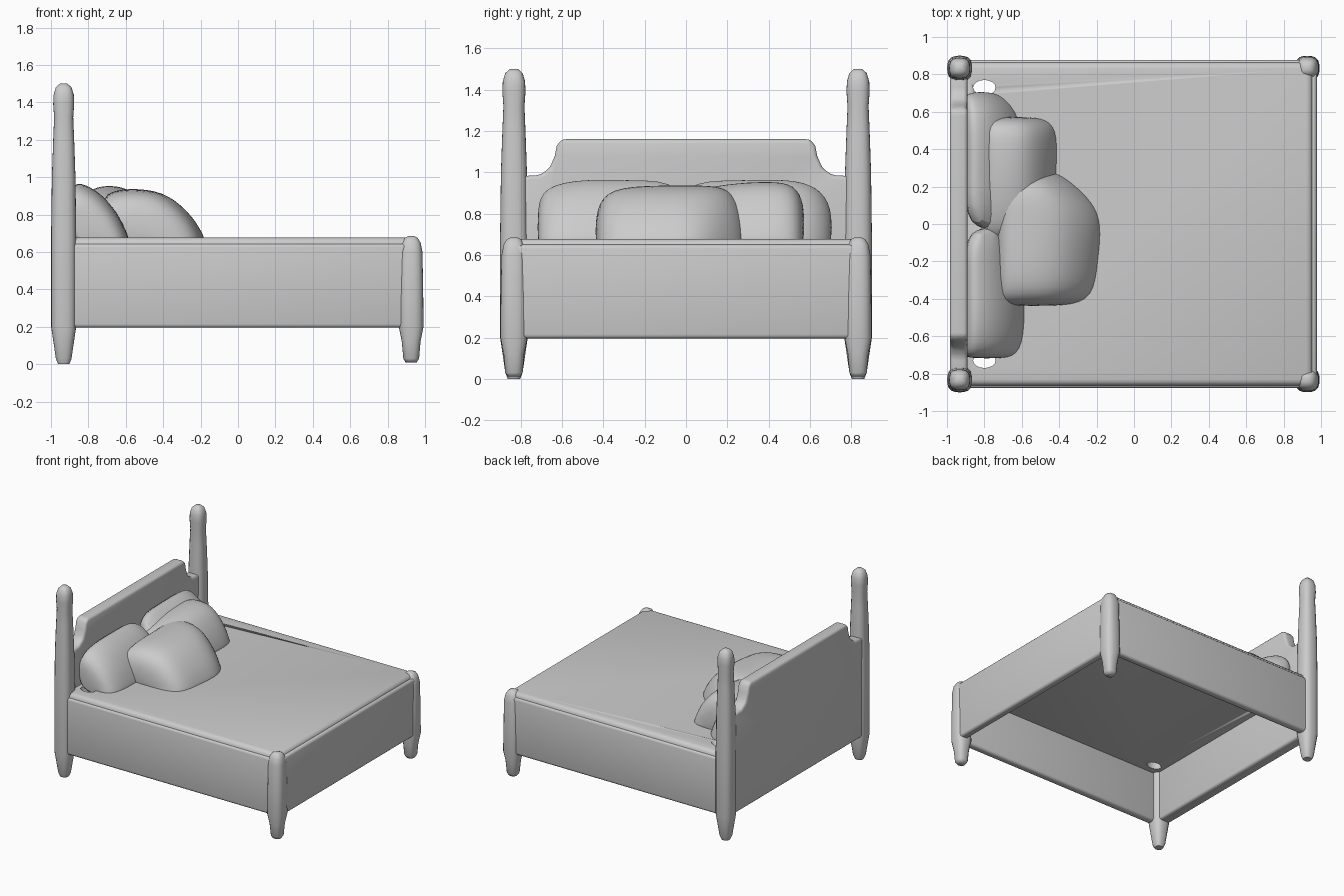
import bpy, bmesh, math
from mathutils import Vector

if "Cube" in bpy.data.objects:
    bpy.data.objects.remove(bpy.data.objects["Cube"])

def finish(name, bm, bevel=0.0, segs=3, angle=40):
    bmesh.ops.recalc_face_normals(bm, faces=bm.faces)
    me = bpy.data.meshes.new(name)
    bm.to_mesh(me)
    bm.free()
    ob = bpy.data.objects.new(name, me)
    bpy.context.collection.objects.link(ob)
    bpy.ops.object.select_all(action='DESELECT')
    ob.select_set(True)
    bpy.context.view_layer.objects.active = ob
    if bevel:
        m = ob.modifiers.new("soft_edges", 'BEVEL')
        m.width, m.segments, m.limit_method = bevel, segs, 'ANGLE'
        bpy.ops.object.modifier_apply(modifier=m.name)
    bpy.ops.object.shade_smooth_by_angle(angle=math.radians(angle))
    return ob

def loft(rings):
    """Closed skin through equal-length rings, capped at both ends."""
    bm = bmesh.new()
    vs = [[bm.verts.new(p) for p in r] for r in rings]
    n = len(vs[0])
    for a, b in zip(vs, vs[1:]):
        for i in range(n):
            bm.faces.new((a[i], a[(i + 1) % n], b[(i + 1) % n], b[i]))
    bm.faces.new(vs[0])
    bm.faces.new(vs[-1])
    return bm

def box(name, lo, hi, bevel):
    rings = [[(lo[0], lo[1], z), (hi[0], lo[1], z), (hi[0], hi[1], z), (lo[0], hi[1], z)]
             for z in (lo[2], hi[2])]
    return finish(name, loft(rings), bevel)

def post(name, cx, cy, profile, sides=20):
    # slightly squared round cross-section
    rings = []
    for r, z in profile:
        ring = []
        for i in range(sides):
            a = 2 * math.pi * i / sides
            c, s = math.cos(a), math.sin(a)
            k = r / (abs(c) ** 2.8 + abs(s) ** 2.8) ** (1 / 2.8)
            ring.append((cx + k * c, cy + k * s, z))
        rings.append(ring)
    return finish(name, loft(rings), angle=60)

def pillow(name, back, stations, profile, base=0.63):
    # stations: (y, front x, top z); profile: (depth fraction, height fraction)
    rings = []
    for y, front, top in stations:
        ring = [(back + (front - back) * u, y, base + (top - base) * h) for u, h in profile]
        rings.append([(back, y, base - 0.01)] + ring)
    ob = finish(name, loft(rings), angle=80)
    m = ob.modifiers.new("soft", 'SUBSURF')
    m.levels = m.render_levels = 2
    return ob

# Four posts with tapered feet
head = [(.03, 0), (.042, .03), (.055, .12), (.067, .2), (.067, .7), (.063, 1.0), (.056, 1.2),
        (.051, 1.32), (.056, 1.39), (.054, 1.44), (.042, 1.48), (.02, 1.5)]
foot = [(.03, .01), (.042, .03), (.05, .12), (.066, .2), (.064, .4), (.06, .6), (.05, .65),
        (.035, .675), (.015, .685)]
for side, s in (("right", -1), ("left", 1)):
    post("head_post_" + side, -.932, s * .833, head)
    post("foot_post_" + side, .926, s * .833, foot)
    # Side rail
    y0, y1 = sorted((s * .815, s * .878))
    box("side_rail_" + side, (-.93, y0, .195), (.93, y1, .645), .02)

# Foot panel
box("foot_panel", (.915, -.83, .195), (.978, .83, .65), .02)

# Headboard: stepped outline pushed along x
half = [(.85, .195), (.85, .98), (.71, .985), (.66, 1.02), (.635, 1.08), (.625, 1.13), (.6, 1.16)]
outline = half + [(-y, z) for y, z in reversed(half)]
bm = loft([[(x, y, z) for y, z in outline] for x in (-.985, -.89)])
finish("headboard", bm, .02)

# Thin mattress cover, open underneath, with gaps beside the pillows
cover = box("mattress_cover", (-.93, -.865, .59), (.955, .865, .677), .035)
for s in (-1, 1):
    ring = [(-.80 + .06 * math.cos(i * math.pi / 8), s * .73 + .04 * math.sin(i * math.pi / 8))
            for i in range(16)]
    cutter = finish("gap_cutter", loft([[(x, y, z) for x, y in ring] for z in (.5, .8)]))
    cutter.hide_render = True
    m = cover.modifiers.new("gap", 'BOOLEAN')
    m.operation, m.object, m.solver = 'DIFFERENCE', cutter, 'EXACT'
    bpy.context.view_layer.objects.active = cover
    bpy.ops.object.modifier_apply(modifier=m.name)
    bpy.data.objects.remove(cutter)

# Leaning back pillows
lean = [(0, 1), (.3, .93), (.55, .78), (.8, .5), (.97, .15), (1, 0)]
pillow("back_pillow_right", -.91,
       [(-.72, -.68, .84), (-.69, -.59, .95), (-.5, -.57, .99), (-.25, -.58, .98), (0, -.62, .98)], lean)
pillow("back_pillow_left", -.91,
       [(-.05, -.62, .98), (.25, -.58, .98), (.5, -.58, .99), (.64, -.64, .95), (.71, -.74, .84)], lean)

# Middle pillow and front pillow
puffy = [(0, .85), (.15, .98), (.4, 1), (.65, .9), (.88, .5), (.98, .15), (1, 0)]
pillow("middle_pillow", -.82,
       [(-.1, -.5, .8), (-.05, -.42, .9), (.2, -.41, .95), (.4, -.40, .96), (.53, -.41, .95),
        (.575, -.5, .84)], puffy)
pillow("front_pillow", -.74,
       [(-.44, -.35, .78), (-.40, -.20, .92), (-.2, -.18, .94), (0, -.155, .94), (.12, -.21, .94),
        (.22, -.32, .92), (.29, -.42, .8)], puffy)
